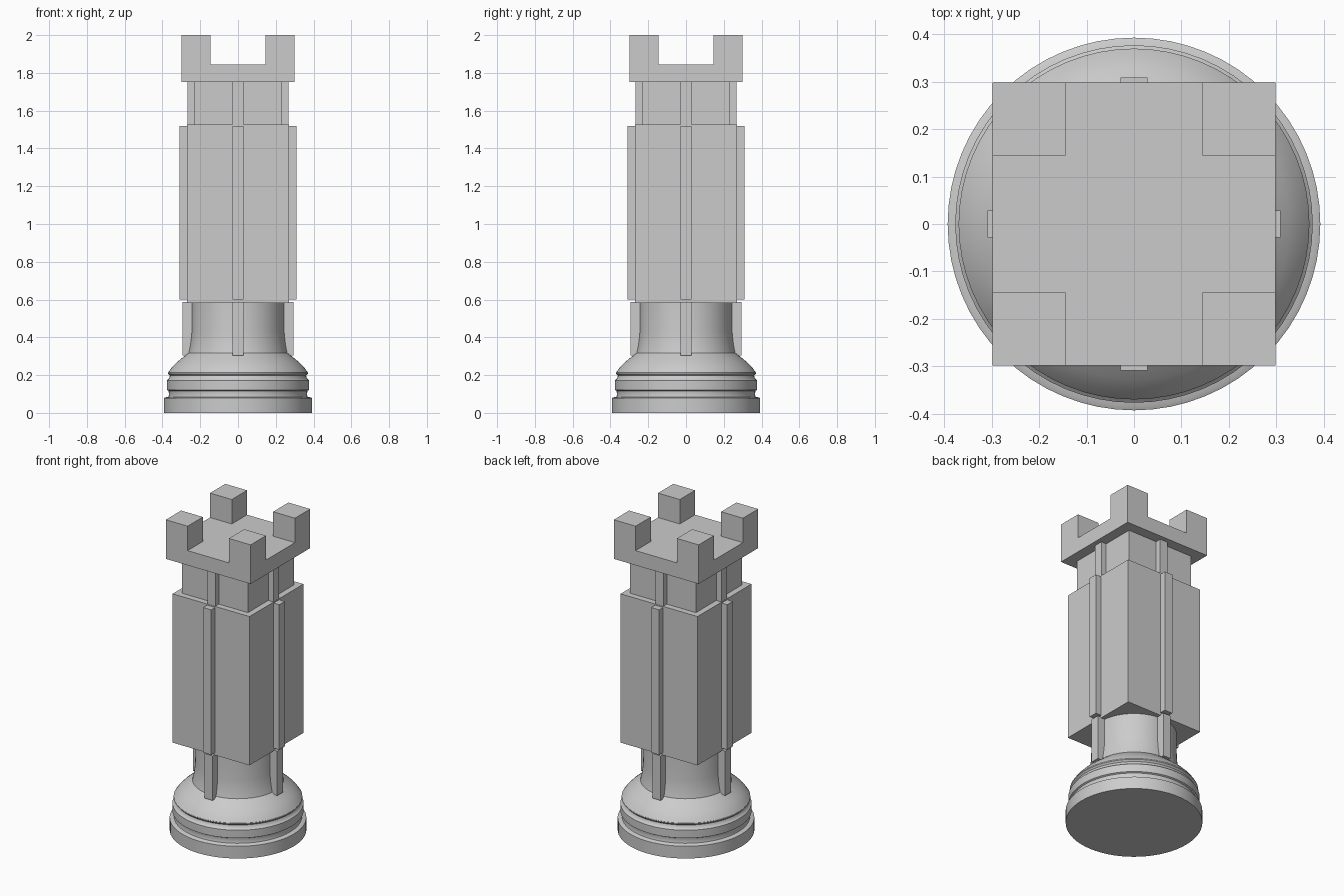
import bpy, bmesh, math

cube = bpy.data.objects.get("Cube")
if cube:
    bpy.data.objects.remove(cube, do_unlink=True)

# Single flat grey
grey = bpy.data.materials.new("stone_grey")
grey.use_nodes = True
COLOUR = (0.6, 0.6, 0.6, 1.0)
grey.diffuse_color = COLOUR
grey.node_tree.nodes["Principled BSDF"].inputs["Base Color"].default_value = COLOUR


def finish(name, bm):
    bmesh.ops.recalc_face_normals(bm, faces=bm.faces)
    mesh = bpy.data.meshes.new(name)
    bm.to_mesh(mesh)
    bm.free()
    mesh.materials.append(grey)
    ob = bpy.data.objects.new(name, mesh)
    bpy.context.collection.objects.link(ob)
    return ob


def box(name, x0, x1, y0, y1, z0, z1):
    bm = bmesh.new()
    bmesh.ops.create_cube(bm, size=1)
    for v in bm.verts:
        v.co = (x1 if v.co.x > 0 else x0,
                y1 if v.co.y > 0 else y0,
                z1 if v.co.z > 0 else z0)
    return finish(name, bm)


def block(name, half, z0, z1):
    return box(name, -half, half, -half, half, z0, z1)


def lathe(name, profile, steps=64):
    bm = bmesh.new()
    verts = [bm.verts.new((r, 0, z)) for r, z in profile]
    edges = [bm.edges.new(pair) for pair in zip(verts, verts[1:])]
    bmesh.ops.spin(bm, geom=verts + edges, cent=(0, 0, 0), axis=(0, 0, 1),
                   angle=2 * math.pi, steps=steps)
    bmesh.ops.remove_doubles(bm, verts=bm.verts, dist=1e-5)
    ob = finish(name, bm)
    bpy.ops.object.select_all(action="DESELECT")
    ob.select_set(True)
    bpy.context.view_layer.objects.active = ob
    bpy.ops.object.shade_smooth_by_angle(angle=math.radians(30))
    return ob


# Round foot: plinth, groove, ring, groove, sloping shoulder, flared column
lathe("round_base", [
    (0, 0), (0.393, 0), (0.393, 0.078), (0.385, 0.082), (0.368, 0.085),
    (0.365, 0.1), (0.368, 0.117), (0.377, 0.122), (0.377, 0.172),
    (0.370, 0.178), (0.364, 0.185), (0.361, 0.197), (0.370, 0.207),
    (0.370, 0.213), (0.352, 0.239), (0.328, 0.264), (0.30, 0.288),
    (0.262, 0.318), (0.256, 0.345), (0.250, 0.385), (0.246, 0.43),
    (0.245, 0.59), (0, 0.59)])

# Square shaft, narrower neck and crown slab
block("shaft", 0.27, 0.583, 1.527)
block("neck", 0.232, 1.527, 1.752)
block("crown_slab", 0.298, 1.752, 1.845)

# Corner battlements
for sx, xn in ((1, "left"), (-1, "right")):
    for sy, yn in ((1, "back"), (-1, "front")):
        xs = sorted((sx * 0.145, sx * 0.298))
        ys = sorted((sy * 0.145, sy * 0.298))
        box(f"battlement_{yn}_{xn}", *xs, *ys, 1.845, 2.0)

# Vertical ribs centred on each of the four sides: inner, outer, bottom, top
RIBS = {
    "column_rib": (0.22, 0.295, 0.305, 0.588),
    "shaft_rib": (0.25, 0.309, 0.6, 1.52),
    "neck_rib": (0.21, 0.268, 1.527, 1.752),
}
for name, (r0, r1, z0, z1) in RIBS.items():
    for i, side in enumerate(("left", "back", "right", "front")):
        rib = box(f"{name}_{side}", r0, r1, -0.028, 0.028, z0, z1)
        rib.rotation_euler.z = i * math.pi / 2
